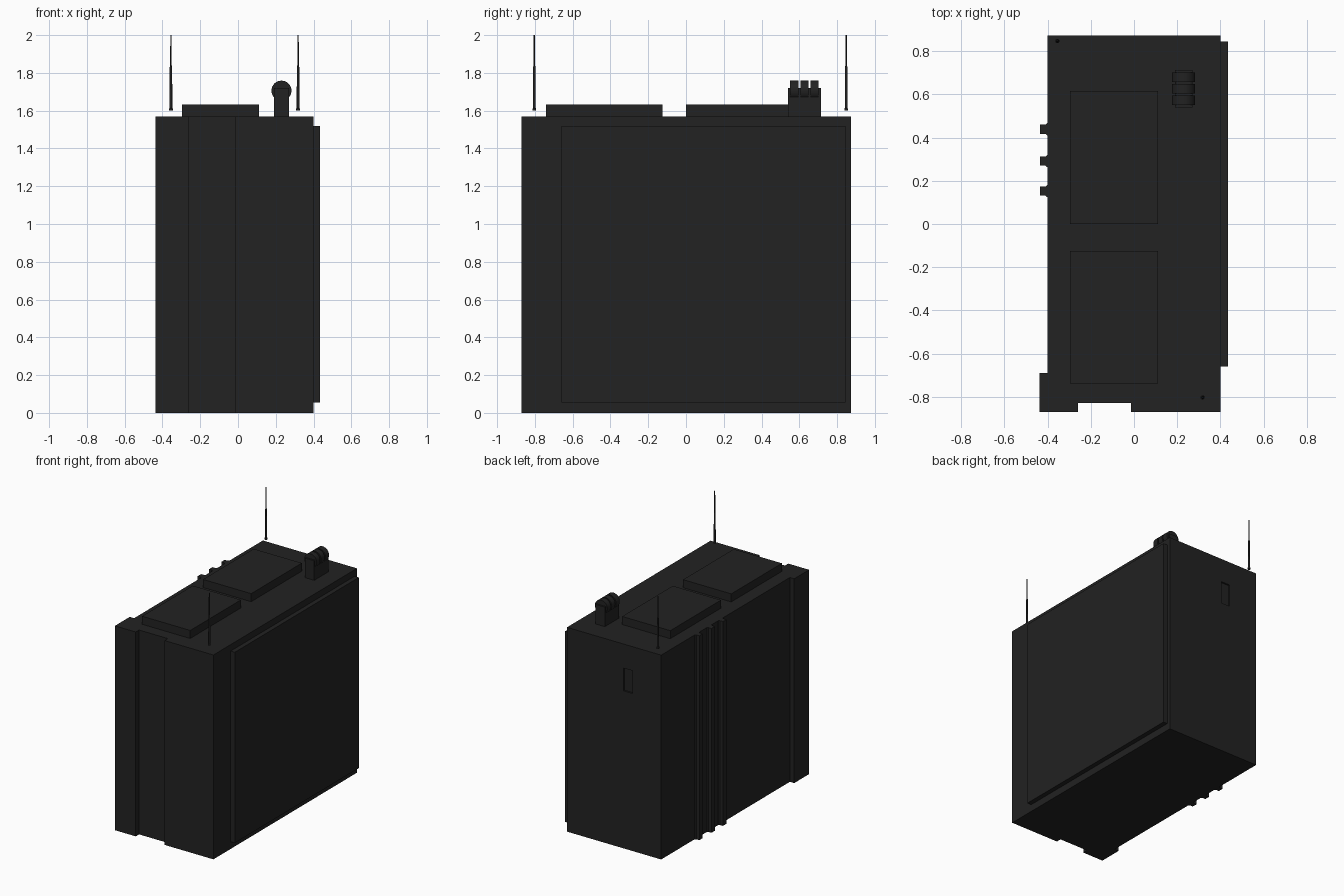
import bpy, bmesh, math

if "Cube" in bpy.data.objects:
    bpy.data.objects.remove(bpy.data.objects["Cube"])

mat = bpy.data.materials.new("dark_metal")
mat.diffuse_color = (0.016, 0.016, 0.016, 1)
mat.use_nodes = True
mat.node_tree.nodes["Principled BSDF"].inputs["Base Color"].default_value = mat.diffuse_color


def make_object(name, bm):
    bmesh.ops.recalc_face_normals(bm, faces=bm.faces)
    mesh = bpy.data.meshes.new(name)
    bm.to_mesh(mesh)
    bm.free()
    mesh.materials.append(mat)
    ob = bpy.data.objects.new(name, mesh)
    bpy.context.collection.objects.link(ob)
    return ob


def extrude_profile(name, points, z0, z1):
    bm = bmesh.new()
    face = bm.faces.new([bm.verts.new((x, y, z0)) for x, y in points])
    ext = bmesh.ops.extrude_face_region(bm, geom=[face])
    verts = [v for v in ext["geom"] if isinstance(v, bmesh.types.BMVert)]
    bmesh.ops.translate(bm, verts=verts, vec=(0, 0, z1 - z0))
    return make_object(name, bm)


def box(name, x0, x1, y0, y1, z0, z1):
    return extrude_profile(name, [(x0, y0), (x1, y0), (x1, y1), (x0, y1)], z0, z1)


def lathe(name, x, y, profile, sides=12):
    # stacked rings of (radius, z) with capped ends
    bm = bmesh.new()
    rings = [[bm.verts.new((x + r * math.cos(2 * math.pi * i / sides),
                            y + r * math.sin(2 * math.pi * i / sides), z))
              for i in range(sides)] for r, z in profile]
    for a, b in zip(rings, rings[1:]):
        for i in range(sides):
            j = (i + 1) % sides
            bm.faces.new((a[i], a[j], b[j], b[i]))
    bm.faces.new(rings[0])
    bm.faces.new(rings[-1])
    return make_object(name, bm)


def shade(ob):
    bpy.ops.object.select_all(action='DESELECT')
    ob.select_set(True)
    bpy.context.view_layer.objects.active = ob
    bpy.ops.object.shade_smooth_by_angle(angle=math.radians(35))


# Cabinet body with front corner block and shallow front channel
body = extrude_profile("cabinet_body", [
    (-0.437, -0.87), (-0.26, -0.87), (-0.26, -0.83), (-0.015, -0.83),
    (-0.015, -0.87), (0.40, -0.87), (0.40, 0.873), (-0.40, 0.873),
    (-0.40, -0.69), (-0.437, -0.69)], 0, 1.57)

# Shallow handle recess in the back
cutter = box("recess_cutter", -0.155, -0.08, 0.86, 0.90, 1.21, 1.385)
cutter.hide_render = True
cutter.hide_viewport = True
cut = body.modifiers.new("handle_recess", 'BOOLEAN')
cut.operation = 'DIFFERENCE'
cut.solver = 'EXACT'
cut.object = cutter

# Large right side panel
box("side_panel", 0.39, 0.435, -0.66, 0.845, 0.055, 1.52)

# Raised roof covers
for i, (y0, y1) in enumerate([(-0.74, -0.125), (0.0, 0.615)]):
    box(f"roof_cover_{i + 1}", -0.297, 0.112, y0, y1, 1.56, 1.632)

# Vertical ribs on the left side, flared at the wall
for i, y in enumerate((0.152, 0.291, 0.439)):
    extrude_profile(f"left_rib_{i + 1}", [
        (-0.39, y - 0.028), (-0.402, y - 0.028), (-0.41, y - 0.021),
        (-0.435, y - 0.021), (-0.435, y + 0.021), (-0.41, y + 0.021),
        (-0.402, y + 0.028), (-0.39, y + 0.028)], 0, 1.57)

# Roof post with three round drums
box("roof_post", 0.19, 0.27, 0.54, 0.714, 1.56, 1.72)
for i, y in enumerate((0.573, 0.627, 0.68)):
    drum = lathe(f"post_drum_{i + 1}", 0, 0, [(0.053, -0.0215), (0.053, 0.0215)], 32)
    drum.rotation_euler = (math.pi / 2, 0, 0)
    drum.location = (0.23, y, 1.706)
    shade(drum)

# Stepped antennas
for i, (x, y) in enumerate([(-0.355, 0.848), (0.318, -0.803)]):
    shade(lathe(f"antenna_{i + 1}", x, y, [
        (0.010, 1.60), (0.010, 1.612), (0.0075, 1.613), (0.0065, 1.83),
        (0.004, 1.84), (0.0035, 2.0)]))
